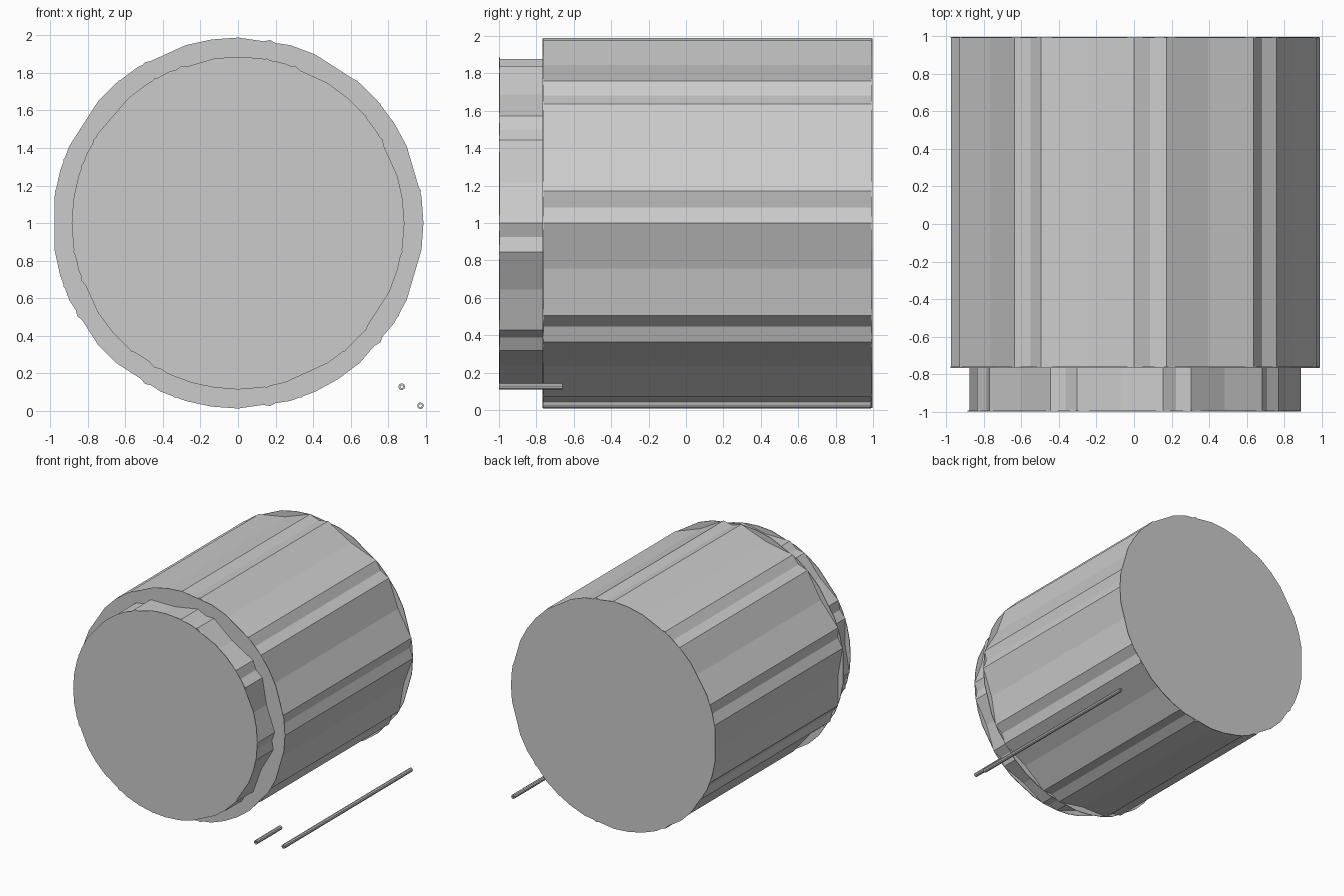
import bpy, bmesh
from math import cos, sin, radians

if "Cube" in bpy.data.objects:
    bpy.data.objects.remove(bpy.data.objects["Cube"])

def make_object(name, bm):
    bmesh.ops.recalc_face_normals(bm, faces=bm.faces)
    mesh = bpy.data.meshes.new(name)
    bm.to_mesh(mesh)
    bm.free()
    obj = bpy.data.objects.new(name, mesh)
    bpy.context.collection.objects.link(obj)
    return obj

def prism(name, radius, y0, y1, angles):
    """Closed prism along y with corners at the given angles in degrees."""
    bm = bmesh.new()
    ring = [bm.verts.new((radius * cos(radians(a)), y0, 1 + radius * sin(radians(a))))
            for a in angles]
    face = bm.faces.new(ring)
    ext = bmesh.ops.extrude_face_region(bm, geom=[face], use_keep_orig=True)
    moved = [g for g in ext["geom"] if isinstance(g, bmesh.types.BMVert)]
    bmesh.ops.translate(bm, verts=moved, vec=(0, y1 - y0, 0))
    return make_object(name, bm)

def nonagon(offset):
    return [offset + 40 * k for k in range(9)]

def rim(skipped):
    return [k * 360 / 44 for k in range(44) if k not in skipped]

def tube(name, x, z, y0, y1, outer=0.018, inner=0.008, sides=9):
    """Thin hollow rod along y."""
    bm = bmesh.new()
    section = [(outer, y0), (outer, y1), (inner, y1), (inner, y0)]
    rings = [[bm.verts.new((x + r * cos(radians(k * 360 / sides)), y,
                            z + r * sin(radians(k * 360 / sides))))
              for k in range(sides)] for r, y in section]
    for i in range(4):
        a, b = rings[i], rings[(i + 1) % 4]
        for k in range(sides):
            n = (k + 1) % sides
            bm.faces.new((a[k], a[n], b[n], b[k]))
    return make_object(name, bm)

# Main drum: two crossing nine-sided shells, with rounder end discs
main_skip = {2, 7, 10, 14, 18, 22, 26, 29, 34, 39, 42}
prism("main_shell_a", 0.99, -0.763, 0.993, nonagon(0))
prism("main_shell_b", 0.99, -0.762, 0.992, nonagon(10))
prism("main_front_disc", 0.988, -0.766, -0.76, rim(main_skip))
prism("main_back_disc", 0.988, 0.99, 0.996, rim(main_skip))

# Front drum: same build, narrower and turned the other way
prism("front_shell_a", 0.89, -0.997, -0.764, nonagon(0))
prism("front_shell_b", 0.89, -0.996, -0.764, nonagon(-10))
prism("front_disc", 0.886, -1.0, -0.994, rim({3, 8, 13, 17, 25, 29, 36, 40}))

# Two loose thin rods beside the drums
tube("short_rod", 0.872, 0.128, -1.0, -0.66)
tube("long_rod", 0.972, 0.027, -0.765, 0.99)
